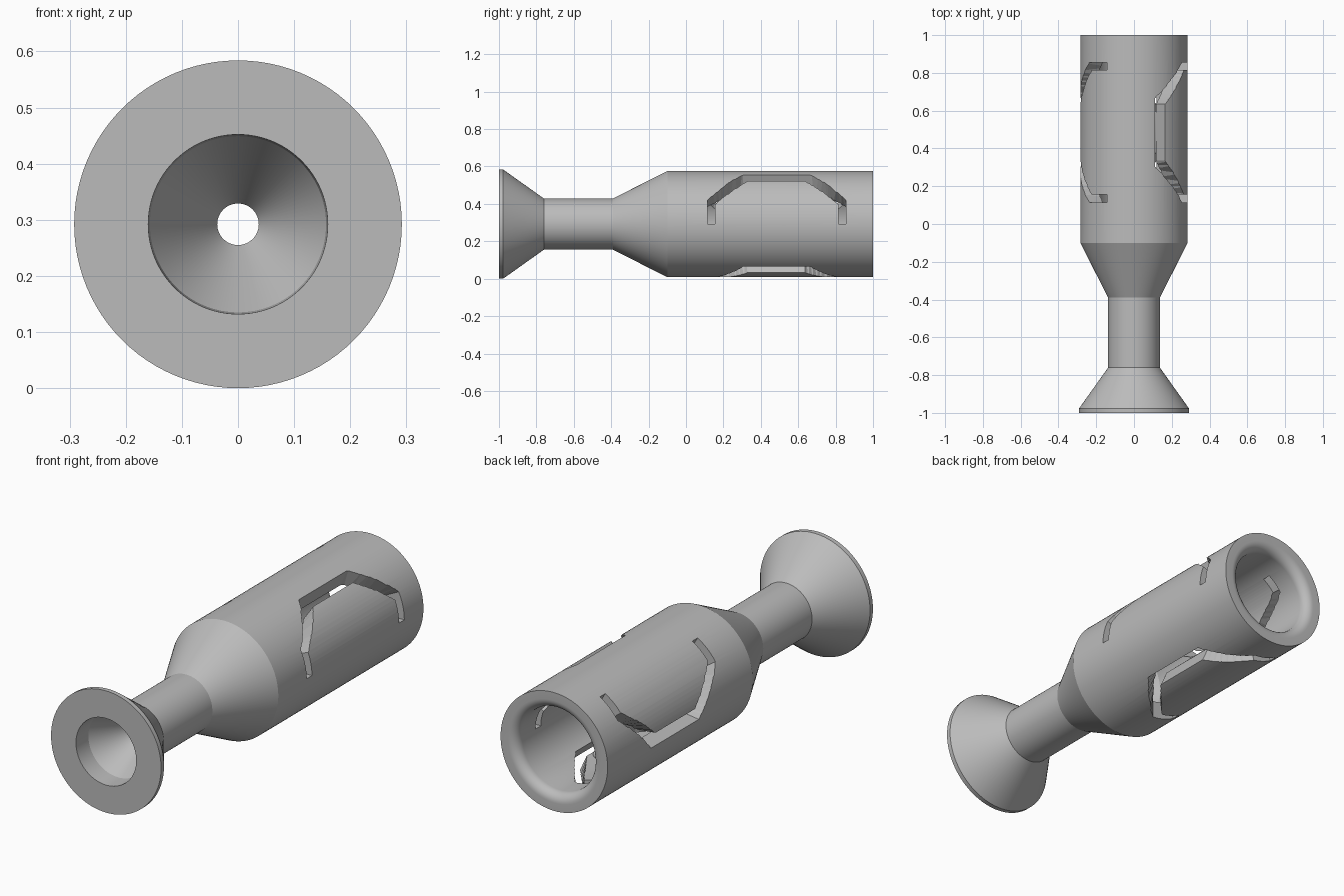
import bpy, bmesh
from math import cos, sin, pi, radians
from mathutils import Vector, Matrix

AXIS_Z = 0.292     # height of the long axis
MID_Y = 0.485      # middle of the slots along the body

if "Cube" in bpy.data.objects:
    bpy.data.objects.remove(bpy.data.objects["Cube"])

grey = bpy.data.materials.new("plain_grey")
grey.use_nodes = True
grey.diffuse_color = (0.5, 0.5, 0.5, 1)
bsdf = next(n for n in grey.node_tree.nodes if n.type == 'BSDF_PRINCIPLED')
bsdf.inputs["Base Color"].default_value = (0.5, 0.5, 0.5, 1)


def polar(angle, r, y):
    a = radians(angle)
    return Vector((r * cos(a), y, AXIS_Z + r * sin(a)))


def make_object(name, bm):
    bmesh.ops.recalc_face_normals(bm, faces=bm.faces)
    mesh = bpy.data.meshes.new(name)
    bm.to_mesh(mesh)
    bm.free()
    obj = bpy.data.objects.new(name, mesh)
    bpy.context.collection.objects.link(obj)
    mesh.materials.append(grey)
    return obj


def lathe(name, profile, steps=96):
    """Closed (y, r) profile turned around the long axis."""
    bm = bmesh.new()
    rings = [[bm.verts.new(polar(360 * s / steps, r, y)) for s in range(steps)]
             for y, r in profile]
    for i, ring in enumerate(rings):
        nxt = rings[(i + 1) % len(rings)]
        for s in range(steps):
            t = (s + 1) % steps
            bm.faces.new((ring[s], ring[t], nxt[t], nxt[s]))
    return make_object(name, bm)


def dense(points, n=8):
    """Subdivide a path so that it can wrap round the body."""
    path = [Vector(p) for p in points]
    out = [a.lerp(b, k / n) for a, b in zip(path, path[1:]) for k in range(n)]
    return out + [path[-1]]


def mirrored(half):
    """Half path of (offset from middle, angle), completed on the other side."""
    return [(-o, a) for o, a in half] + [(o, a) for o, a in reversed(half)]


def slot_cutter(turn):
    outer = dense(mirrored([(0.37, 0), (0.37, 26.5), (0.18, 67)]))
    inner = dense(mirrored([(0.33, 0), (0.33, 22), (0.15, 54.5)]))
    bm = bmesh.new()
    sections = []
    for p, q in zip(outer, inner):
        sections.append([bm.verts.new(polar(v.y + turn, r, MID_Y + v.x))
                         for v, r in ((p, 0.14), (p, 0.34), (q, 0.34), (q, 0.14))])
    for a, b in zip(sections, sections[1:]):
        for k in range(4):
            m = (k + 1) % 4
            bm.faces.new((a[k], a[m], b[m], b[k]))
    bm.faces.new(sections[0])
    bm.faces.new(sections[-1])
    bmesh.ops.triangulate(bm, faces=bm.faces)
    return make_object("slot_cutter", bm)


def smooth(obj, angle=20):
    bpy.ops.object.select_all(action='DESELECT')
    obj.select_set(True)
    bpy.context.view_layer.objects.active = obj
    bpy.ops.object.shade_smooth_by_angle(angle=radians(angle))


# Hollow tube: flared foot, neck, shoulder and wide body with a rounded lip
outside = [(-1, 0.16), (-1, 0.292), (-0.978, 0.292), (-0.76, 0.137),
           (-0.39, 0.137), (-0.1, 0.284), (1, 0.284)]
lip = [(0.955 + 0.045 * cos(k * pi / 16), 0.245 - 0.045 * sin(k * pi / 16))
       for k in range(9)]
inside = [(-0.05, 0.2), (-0.36, 0.037), (-0.7, 0.037), (-0.91, 0.157)]
body = lathe("hollow_body", outside + lip + inside)

# Three bracket-shaped slots that free a springy tongue each
for turn in (0, 120, 240):
    cutter = slot_cutter(turn)
    cutter.hide_render = True
    mod = body.modifiers.new("slot", 'BOOLEAN')
    mod.operation = 'DIFFERENCE'
    mod.solver = 'EXACT'
    mod.object = cutter
    bpy.context.view_layer.objects.active = body
    bpy.ops.object.modifier_apply(modifier=mod.name)
    bpy.data.objects.remove(cutter)
smooth(body)

# Rounded grip rib inside the tip of each tongue
for turn in (0, 120, 240):
    bm = bmesh.new()
    bmesh.ops.create_uvsphere(bm, u_segments=20, v_segments=12, radius=0.025)
    for v in bm.verts:
        v.co.z += 0.1 if v.co.z > 0.001 else -0.1
    place = Matrix.Translation(polar(turn + 46, 0.195, MID_Y))
    bm.transform(place @ Matrix.Rotation(pi / 2, 4, 'X'))
    smooth(make_object("grip_rib", bm), 40)
